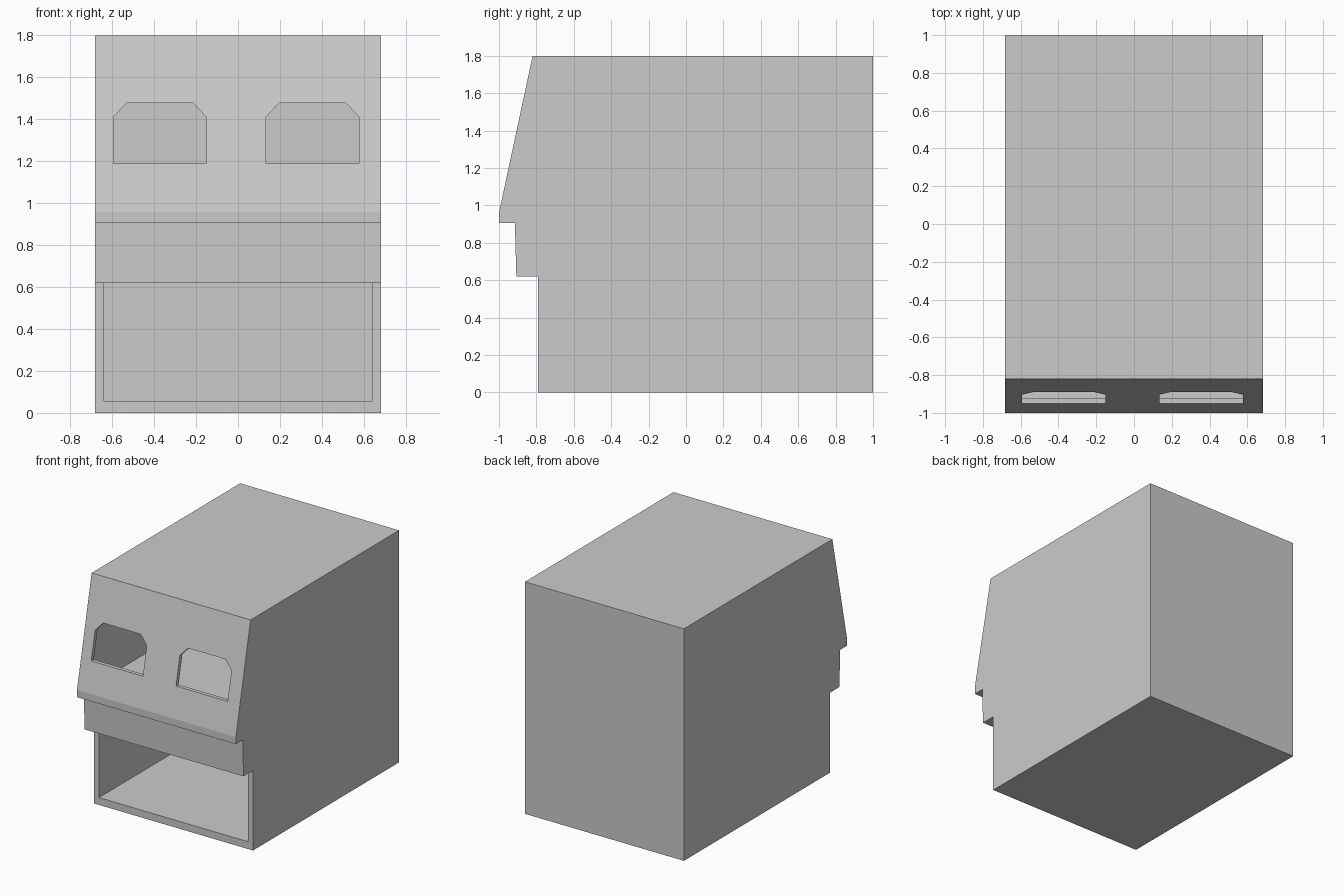
import bpy, bmesh

if "Cube" in bpy.data.objects:
    bpy.data.objects.remove(bpy.data.objects["Cube"])

HALF = 0.682    # half width of the body
INNER = 0.64    # half width of the hollow


def prism(name, pts, axis, a, b):
    """Extrude a 2D outline: axis 'x' uses (y, z) points, axis 'y' uses (x, z)."""
    bm = bmesh.new()
    place = (lambda u, v: (a, u, v)) if axis == 'x' else (lambda u, v: (u, a, v))
    face = bm.faces.new([bm.verts.new(place(u, v)) for u, v in pts])
    ext = bmesh.ops.extrude_face_region(bm, geom=[face])
    move = (b - a, 0, 0) if axis == 'x' else (0, b - a, 0)
    verts = [g for g in ext['geom'] if isinstance(g, bmesh.types.BMVert)]
    bmesh.ops.translate(bm, verts=verts, vec=move)
    bmesh.ops.recalc_face_normals(bm, faces=bm.faces)
    mesh = bpy.data.meshes.new(name)
    bm.to_mesh(mesh)
    bm.free()
    ob = bpy.data.objects.new(name, mesh)
    bpy.context.collection.objects.link(ob)
    return ob


def rect(u0, u1, v0, v1):
    return [(u0, v0), (u1, v0), (u1, v1), (u0, v1)]


def cut(target, cutter):
    mod = target.modifiers.new("cut", 'BOOLEAN')
    mod.operation = 'DIFFERENCE'
    mod.solver = 'EXACT'
    mod.object = cutter
    bpy.context.view_layer.objects.active = target
    bpy.ops.object.modifier_apply(modifier=mod.name)
    bpy.data.objects.remove(cutter, do_unlink=True)


# Main shell: box with an open front
shell = prism("main_shell", rect(-0.79, 1, 0, 1.8), 'x', -HALF, HALF)
cut(shell, prism("hollow", rect(-0.9, 0.945, 0.057, 1.745), 'x', -INNER, INNER))

# Floor between the two storeys
prism("upper_floor", rect(-0.79, 0.945, 0.905, 0.957), 'x', -INNER, INNER)

# Band above the lower opening
prism("front_band", [(-0.79, 0.62), (-0.907, 0.62), (-0.915, 0.905), (-0.79, 0.905)],
      'x', -HALF, HALF)

# Sloping upper front, hollowed from behind
front = prism("upper_front", [(-0.79, 0.905), (-1, 0.905), (-1, 0.96),
                              (-0.82, 1.8), (-0.79, 1.8)], 'x', -HALF, HALF)
cut(front, prism("front_hollow", [(-0.7, 0.957), (-0.97, 0.957), (-0.801, 1.745),
                                  (-0.7, 1.745)], 'x', -INNER, INNER))

# Two windows with clipped top corners
for x0, x1 in ((-0.594, -0.151), (0.134, 0.577)):
    c = 0.062
    outline = [(x0, 1.19), (x1, 1.19), (x1, 1.41), (x1 - c, 1.477),
               (x0 + c, 1.477), (x0, 1.41)]
    cut(front, prism("window_hole", outline, 'y', -1.1, -0.7))
